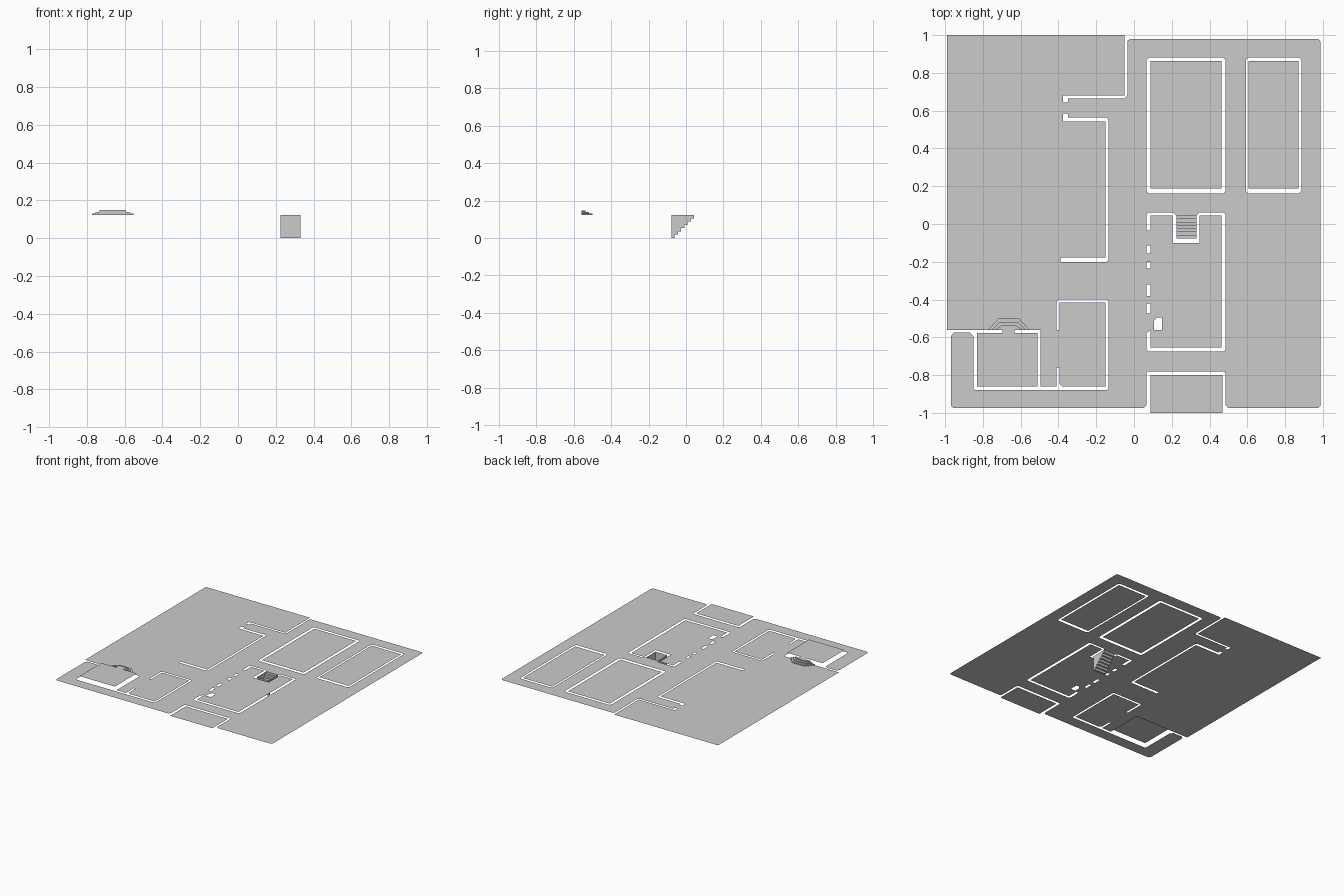
import bpy, bmesh

if "Cube" in bpy.data.objects:
    bpy.data.objects.remove(bpy.data.objects["Cube"])

FLOOR, RAISED = 0.123, 0.148


def add_mesh(name, bm):
    me = bpy.data.meshes.new(name)
    bm.to_mesh(me)
    bm.free()
    ob = bpy.data.objects.new(name, me)
    bpy.context.collection.objects.link(ob)
    return ob


def flat_floor(name, loops, z):
    """Fill nested outlines (outer, holes, islands) as one flat sheet facing up."""
    cu = bpy.data.curves.new(name + "_outline", 'CURVE')
    cu.dimensions = '2D'
    cu.fill_mode = 'BOTH'
    for pts in loops:
        sp = cu.splines.new('POLY')
        sp.points.add(len(pts) - 1)
        for p, (x, y) in zip(sp.points, pts):
            p.co = (x, y, 0, 1)
        sp.use_cyclic_u = True
    tmp = bpy.data.objects.new(name + "_outline", cu)
    bpy.context.collection.objects.link(tmp)
    bpy.context.view_layer.update()
    dg = bpy.context.evaluated_depsgraph_get()
    me = bpy.data.meshes.new_from_object(tmp.evaluated_get(dg))
    bm = bmesh.new()
    bm.from_mesh(me)
    bpy.data.objects.remove(tmp)
    bpy.data.meshes.remove(me)
    for v in bm.verts:
        v.co.z = z
    bm.normal_update()
    down = [f for f in bm.faces if f.normal.z < 0]
    bmesh.ops.reverse_faces(bm, faces=down)
    return add_mesh(name, bm)


def rect(x0, x1, y0, y1, c=0.0):
    """Rectangle, optionally with chamfered corners."""
    if not c:
        return [(x0, y0), (x1, y0), (x1, y1), (x0, y1)]
    return [(x0 + c, y0), (x1 - c, y0), (x1, y0 + c), (x1, y1 - c),
            (x1 - c, y1), (x0 + c, y1), (x0, y1 - c), (x0, y0 + c)]


# Main floor outline: plaza, yard, border, side room and hallway strip
outer = [(-.99, 1), (-.05, 1), (-.05, .68), (-.375, .68), (-.375, .643),
         (-.35, .643), (-.35, .665), (-.05, .665), (-.035, .68), (-.035, .97),
         (-.02, .98), (.975, .98), (.988, .965), (.988, -.96), (.975, -.975),
         (.5, -.975), (.485, -.96), (.485, -.79), (.475, -.78), (.075, -.78),
         (.065, -.79), (.065, -.96), (.05, -.975), (-.955, -.975),
         (-.97, -.96), (-.97, -.595), (-.955, -.575), (-.87, -.575),
         (-.85, -.595), (-.85, -.87), (-.84, -.88), (-.145, -.88),
         (-.135, -.87), (-.135, -.41), (-.145, -.4), (-.4, -.4),
         (-.41, -.41), (-.41, -.56), (-.395, -.56), (-.395, -.415),
         (-.15, -.415), (-.15, -.86), (-.38, -.86), (-.395, -.845),
         (-.395, -.76), (-.41, -.76), (-.41, -.86), (-.495, -.86),
         (-.495, -.56), (-.99, -.56)]

# Gap of the courtyard wall
court_wall = [(-.375, .585), (-.35, .585), (-.35, .565), (-.145, .565),
              (-.135, .552), (-.135, -.19), (-.145, -.2), (-.39, -.2),
              (-.39, -.178), (-.15, -.178), (-.15, .543), (-.375, .543)]

# Gap of the wall around the stair room, wrapping the stairwell
stair_wall = [(.065, -.035), (.065, .05), (.075, .06), (.208, .06),
              (.225, .043), (.33, .043), (.345, .06), (.475, .06),
              (.485, .05), (.485, -.665), (.475, -.675), (.075, -.675),
              (.065, -.665), (.065, -.58), (.087, -.56), (.087, -.655),
              (.463, -.655), (.463, .045), (.347, .045), (.347, -.1),
              (.205, -.1), (.205, .045), (.087, .045), (.087, -.035)]

# Pillar holes between the openings, and a small corner pillar
pillars = [rect(.065, .087, a, b) for a, b in
           ((-.155, -.115), (-.235, -.2), (-.38, -.32), (-.475, -.42))]
pillars.append([(.105, -.56), (.147, -.56), (.147, -.495), (.12, -.495), (.105, -.515)])

# Two closed back rooms: wall gap plus inner floor
rooms = [rect(.065, .485, .162, .882, .013), rect(.087, .463, .187, .862),
         rect(.592, .886, .162, .882, .013), rect(.605, .87, .187, .862)]

flat_floor("main_floor", [outer, court_wall, stair_wall] + pillars + rooms, FLOOR)
flat_floor("front_alcove_floor", [rect(.087, .468, -1, -.8)], FLOOR)

# Raised corner room with its doorway tongue
flat_floor("raised_room_floor", [[(-.83, -.86), (-.51, -.86), (-.51, -.578), (-.632, -.578),
           (-.632, -.56), (-.695, -.56), (-.695, -.578), (-.83, -.578)]], RAISED)

# Sunken stairs: stepped strip with side walls and end wall
N, X0, X1, Y0, Y1 = 7, .225, .33, -.078, .043
bm = bmesh.new()
prof = []
for i in range(N):
    z = FLOOR * i / N
    prof += [(Y0 + (Y1 - Y0) * i / N, z), (Y0 + (Y1 - Y0) * (i + 1) / N, z)]
prof += [(Y1, FLOOR), (Y0, FLOOR)]
left = [bm.verts.new((X0, y, z)) for y, z in prof]
right = [bm.verts.new((X1, y, z)) for y, z in prof]
n = len(prof)
for i in range(n):
    if i == n - 2:      # open top of the stairwell
        continue
    j = (i + 1) % n
    bm.faces.new((left[i], right[i], right[j], left[j]))
bm.faces.new(left)
bm.faces.new(right[::-1])
bm.normal_update()
if left[0].link_faces and bm.faces[:][0].normal.z < 0:
    bmesh.ops.reverse_faces(bm, faces=bm.faces[:])
add_mesh("sunken_stairs", bm)

# Porch: three stacked half-octagon steps up to the raised room
for k in range(3):
    h = (RAISED - FLOOR) / 3
    w, f, d = .109 - .019 * k, .055 - .007 * k, .06 - .019 * k
    cx, yb, z = -.663, -.56, FLOOR + h * k
    bm = bmesh.new()
    base = bm.faces.new([bm.verts.new((cx + x, yb + y, z)) for x, y in
                         ((-w, 0), (w, 0), (f, d), (-f, d))])
    ext = bmesh.ops.extrude_face_region(bm, geom=[base], use_keep_orig=True)
    for v in ext["geom"]:
        if isinstance(v, bmesh.types.BMVert):
            v.co.z += h
    bmesh.ops.recalc_face_normals(bm, faces=bm.faces[:])
    add_mesh(f"porch_step_{k + 1}", bm)
